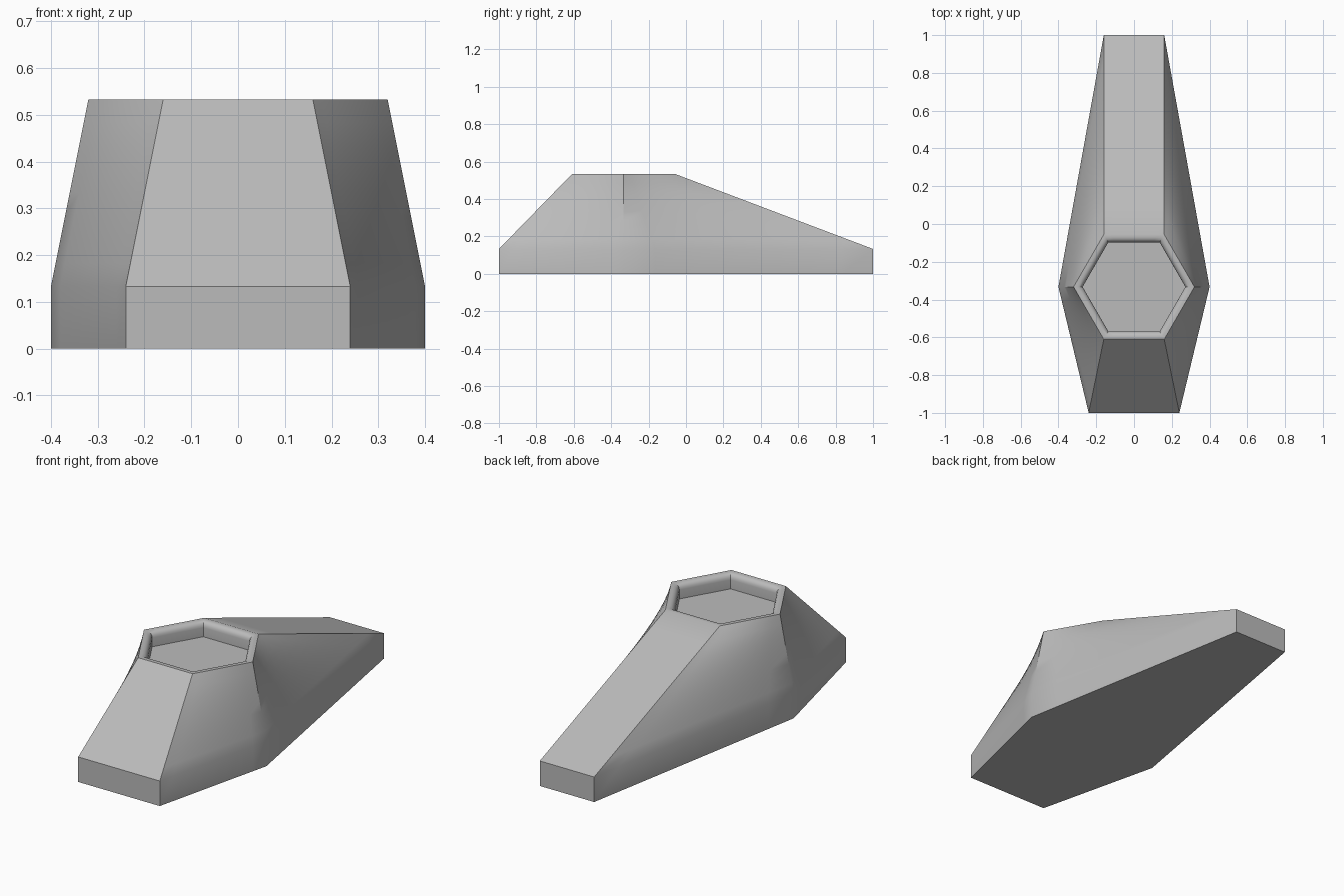
import bpy
import bmesh
from math import cos, sin, pi, radians
from mathutils import Vector

old = bpy.data.objects.get("Cube")
if old:
    bpy.data.objects.remove(old, do_unlink=True)

# Plain grey material
grey = bpy.data.materials.new("grey")
grey.use_nodes = True
colour = (0.5, 0.5, 0.5, 1)
grey.diffuse_color = colour
grey.node_tree.nodes["Principled BSDF"].inputs["Base Color"].default_value = colour

STEPS = 8            # subdivisions along each side and up the flank
BASE_H, TOP_H, FLOOR_H = 0.133, 0.533, 0.455
CENTRE_Y, TOP_R, WELL_R = -0.333, 0.32, 0.272

# Footprint corners, counter-clockwise from the front left
base = [(0.24, -1), (0.4, CENTRE_Y), (0.16, 1),
        (-0.16, 1), (-0.4, CENTRE_Y), (-0.24, -1)]


def hexagon(radius):
    angles = [(i - 1) * pi / 3 for i in range(6)]
    return [(radius * cos(a), CENTRE_Y + radius * sin(a)) for a in angles]


def outline(corners, z):
    """Divided six-sided loop at height z."""
    points = [Vector((x, y, z)) for x, y in corners]
    return [a.lerp(b, k / STEPS)
            for a, b in zip(points, points[1:] + points[:1])
            for k in range(STEPS)]


# Plinth, then the twisted flank up to the hexagonal top
lower, upper = outline(base, BASE_H), outline(hexagon(TOP_R), TOP_H)
loops = [outline(base, 0)]
for k in range(STEPS + 1):
    loops.append([a.lerp(b, k / STEPS) for a, b in zip(lower, upper)])

# Rounded rim turning down into the sunken well
ROUND = 0.03
for k in range(5):
    a = k * pi / 8
    loops.append(outline(hexagon(WELL_R + ROUND * (1 - sin(a))),
                         TOP_H - ROUND * (1 - cos(a))))
loops.append(outline(hexagon(WELL_R), FLOOR_H))

# Skin the loops and cap both ends
bm = bmesh.new()
rings = [[bm.verts.new(p) for p in loop] for loop in loops]
count = len(rings[0])
for low, high in zip(rings, rings[1:]):
    for i in range(count):
        j = (i + 1) % count
        bm.faces.new((low[i], low[j], high[j], high[i]))
bm.faces.new(rings[0][::-1])
bm.faces.new(rings[-1])

mesh = bpy.data.meshes.new("tapered_pedestal")
bm.to_mesh(mesh)
bm.free()
mesh.materials.append(grey)
pedestal = bpy.data.objects.new("tapered_pedestal", mesh)
bpy.context.collection.objects.link(pedestal)

bpy.ops.object.select_all(action="DESELECT")
pedestal.select_set(True)
bpy.context.view_layer.objects.active = pedestal
bpy.ops.object.shade_smooth_by_angle(angle=radians(30))
